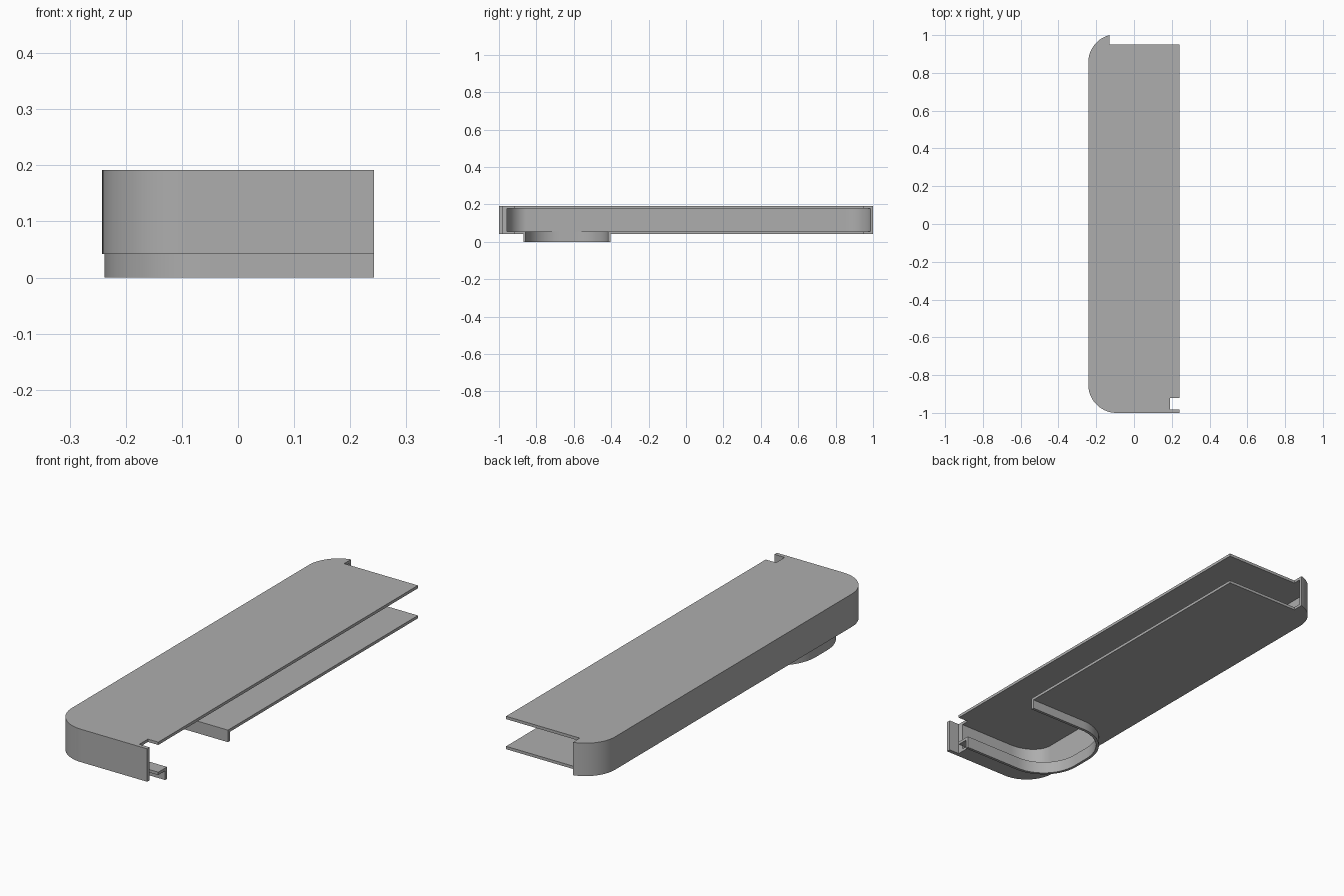
import bpy, bmesh, math

if "Cube" in bpy.data.objects:
    bpy.data.objects.remove(bpy.data.objects["Cube"])

grey = bpy.data.materials.new("grey_plastic")
grey.use_nodes = True
grey.diffuse_color = (0.42, 0.42, 0.42, 1)
grey.node_tree.nodes["Principled BSDF"].inputs["Base Color"].default_value = grey.diffuse_color

X, Z0, Z1, T = 0.242, 0.042, 0.192, 0.013   # half width, underside, top, sheet thickness
LIP, NOTCH_X, NOTCH_Y = -0.982, 0.19, -0.92
BACK_X, BACK_Y = -0.13, 0.95
R = 0.15
CX = R - X


def arc(cx, cy, rx, ry, a0, a1, n=20):
    return [(cx + rx * math.cos(math.radians(a0 + (a1 - a0) * i / n)),
             cy + ry * math.sin(math.radians(a0 + (a1 - a0) * i / n))) for i in range(n + 1)]


def prism(name, outline, z0, z1):
    bm = bmesh.new()
    base = bm.faces.new([bm.verts.new((x, y, z0)) for x, y in outline])
    new = bmesh.ops.extrude_face_region(bm, geom=[base])["geom"]
    bmesh.ops.translate(bm, vec=(0, 0, z1 - z0),
                        verts=[v for v in new if isinstance(v, bmesh.types.BMVert)])
    bmesh.ops.recalc_face_normals(bm, faces=bm.faces)
    mesh = bpy.data.meshes.new(name)
    bm.to_mesh(mesh)
    bm.free()
    mesh.materials.append(grey)
    ob = bpy.data.objects.new(name, mesh)
    bpy.context.collection.objects.link(ob)
    bpy.ops.object.select_all(action="DESELECT")
    ob.select_set(True)
    bpy.context.view_layer.objects.active = ob
    bpy.ops.object.shade_smooth_by_angle(angle=math.radians(30))


def back_arc(r):
    """Rear corner, cut off where the rear opening begins."""
    stop = math.degrees(math.acos((BACK_X - CX) / r))
    return arc(CX, 0.855, r, r, stop, 180)


def bay(inset):
    """Rounded outline of the lens opening, open towards +x."""
    r = 0.15 - inset
    x, y0, y1 = -0.048, -0.68, -0.595
    return ([(X, y1 + r)] + arc(x, y1, r, r, 90, 180)
            + arc(x, y0, r, r, 180, 270) + [(X, y0 - r)])


# Outer edge from the rear opening round to the notched front lip
rim = back_arc(R) + arc(CX, -0.85, R, R, 180, 270) + [(X, -1), (X, LIP), (NOTCH_X, LIP)]
sheet = [(X, BACK_Y), (BACK_X, BACK_Y)] + rim + [(NOTCH_X, NOTCH_Y), (X, NOTCH_Y)]

# Side wall, thicker along the front
inner = [(NOTCH_X, -0.957)] + arc(CX, -0.85, R - T, 0.107, 270, 180) + back_arc(R - T)[::-1]
prism("side_wall", rim + inner, Z0 + T, Z1 - T)

# Top and bottom sheets
prism("top_sheet", sheet, Z1 - T, Z1)
bay_y = 0.04
prism("bottom_sheet", sheet + bay(-bay_y + 0.002)[::-1], Z0, Z0 + T)

# Raised collar round the lens opening
prism("lens_collar", bay(-bay_y) + bay(-bay_y + T)[::-1], 0, Z0 + T)
